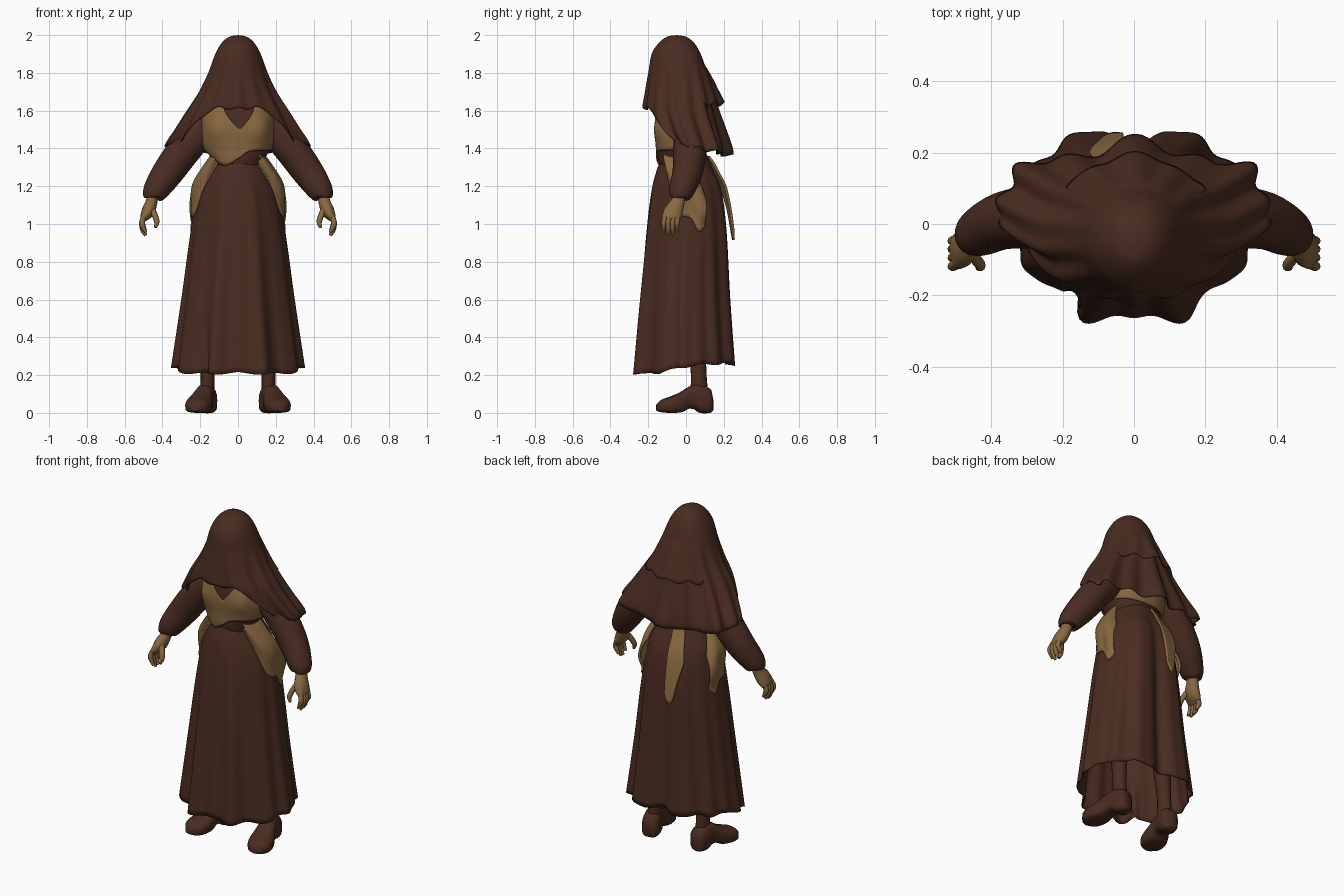
import bpy, bmesh, math
from mathutils import Vector

if "Cube" in bpy.data.objects:
    bpy.data.objects.remove(bpy.data.objects["Cube"])


def material(name, rgb):
    m = bpy.data.materials.new(name)
    m.diffuse_color = (*rgb, 1)
    m.use_nodes = True
    m.node_tree.nodes["Principled BSDF"].inputs["Base Color"].default_value = m.diffuse_color
    return m


BROWN = material("brown_cloth", (0.067, 0.025, 0.0145))
TAN = material("tan_cloth", (0.25, 0.14, 0.052))


def finish(name, bm, mat, thick=0.0):
    bmesh.ops.remove_doubles(bm, verts=bm.verts, dist=0.0002)
    bmesh.ops.recalc_face_normals(bm, faces=bm.faces)
    me = bpy.data.meshes.new(name)
    bm.to_mesh(me)
    bm.free()
    me.materials.append(mat)
    ob = bpy.data.objects.new(name, me)
    bpy.context.collection.objects.link(ob)
    if thick:
        mod = ob.modifiers.new("thickness", 'SOLIDIFY')
        mod.thickness, mod.offset = thick, -1
    bpy.ops.object.select_all(action='DESELECT')
    ob.select_set(True)
    bpy.context.view_layer.objects.active = ob
    bpy.ops.object.shade_smooth_by_angle(angle=math.radians(50))
    return ob


def spline(rows):
    """Smooth function through rows of (key, values...)."""
    rows = sorted(rows)

    def slope(i, c):
        a, b = rows[max(i - 1, 0)], rows[min(i + 1, len(rows) - 1)]
        return (b[c] - a[c]) / (b[0] - a[0])

    def f(k):
        k = min(max(k, rows[0][0]), rows[-1][0])
        i = 0
        while i < len(rows) - 2 and k > rows[i + 1][0]:
            i += 1
        a, b = rows[i], rows[i + 1]
        h = b[0] - a[0]
        u = (k - a[0]) / h
        return [(2*u**3 - 3*u*u + 1) * a[c] + (u**3 - 2*u*u + u) * h * slope(i, c)
                + (3*u*u - 2*u**3) * b[c] + (u**3 - u*u) * h * slope(i + 1, c)
                for c in range(1, len(a))]
    return f


def bump(x, centre, width):
    return math.exp(-((x - centre) / width)**2)


def body(rows, front=2.0, back=2.0, fold=lambda t, z: 0):
    """Surface from (z, half width, front y, back y); angle 0 faces front."""
    prof = spline(rows)

    def f(deg, z, off=0):
        rx, yf, yb = prof(z)
        t = math.radians(deg)
        s, c = math.sin(t), math.cos(t)
        p = 2 / (front if c > 0 else back)
        o = off + fold(t, z)
        x = math.copysign(max(rx, 0) * abs(s)**p, s) + o * s
        y = (yf + yb) / 2 - math.copysign((yb - yf) / 2 * abs(c)**p, c) - o * c
        return (x, y, z)
    return f


def sheet(name, surf, a0, a1, lo, hi, nu, nv, mat, off=lambda v, w: 0, thick=0.0, power=1.0):
    """Cloth laid on a surface between angles a0..a1 and heights lo..hi."""
    bm = bmesh.new()
    grid = []
    for i in range(nu + 1):
        v = i / nu
        a = a0 + (a1 - a0) * v
        top, low = hi(a), lo(a)
        grid.append([bm.verts.new(surf(a, top + (low - top) * (j / nv)**power, off(v, j / nv)))
                     for j in range(nv + 1)])
    for i in range(nu):
        for j in range(nv):
            bm.faces.new((grid[i][j], grid[i+1][j], grid[i+1][j+1], grid[i][j+1]))
    return finish(name, bm, mat, thick)


def loft(name, rings, mat):
    bm = bmesh.new()
    vs = [[bm.verts.new(p) for p in r] for r in rings]
    n = len(vs[0])
    for a, b in zip(vs, vs[1:]):
        for k in range(n):
            bm.faces.new((a[k], a[(k+1) % n], b[(k+1) % n], b[k]))
    bm.faces.new(vs[0])
    bm.faces.new(vs[-1])
    return finish(name, bm, mat)


def tube(name, pts, mat, n=16, steps=4):
    """Rounded limb through (x, y, z, x radius, y radius)."""
    f = spline([(i, *p) for i, p in enumerate(pts)])
    rings = []
    for k in [i / steps for i in range((len(pts) - 1) * steps + 1)]:
        x, y, z, r, q = f(k)
        d = Vector(f(k + .05)[:3]) - Vector(f(k - .05)[:3])
        u = Vector((0, 1, 0)).cross(d).normalized()
        w = d.cross(u).normalized()
        rings.append([Vector((x, y, z)) + u * r * math.cos(2*math.pi*i/n)
                      + w * q * math.sin(2*math.pi*i/n) for i in range(n)])
    return loft(name, rings, mat)


# Skirt: flat front panel, side pleats and two lobes behind
def skirt_fold(t, z):
    g = min(max((1.3 - z) / 1.1, 0), 1)
    d = abs(math.degrees(t))
    slit = bump(math.degrees(t), -32, 4) * max(0, .5 - z) * .15
    pleats = -.006 * math.cos(10*t) + .006 * math.cos(17*t)
    return (g * (pleats + .028 * bump(d, 24, 9) - .02 * bump(d, 42, 7))
            + g**.5 * (.022 * bump(d, 152, 10) - .04 * bump(d, 180, 11)) - slit)


skirt = body([(1.39, .115, -.115, .10), (1.3, .155, -.15, .14), (1.2, .202, -.178, .188),
              (1.0, .242, -.205, .218), (.6, .295, -.238, .24), (.2, .352, -.265, .268)],
             1.9, 2.05, skirt_fold)
hem = spline([(0, .21), (50, .21), (90, .245), (130, .26), (180, .25)])
sheet("skirt", skirt, -180, 180,
      lambda a: hem(abs(a))[0] + .006 * math.cos(math.radians(10*a)), lambda a: 1.39,
      160, 36, BROWN, thick=.006)


# Torso and wrapped bodice with a V neck and slanted lower edge
def bust(t, z):
    return .018 * bump(abs(t), .55, .35) * bump(z, 1.5, .07)


torso = body([(1.26, .12, -.12, .09), (1.33, .135, -.145, .1), (1.41, .175, -.15, .115),
              (1.5, .185, -.155, .12), (1.6, .17, -.145, .11), (1.72, .06, -.10, .03)],
             2.3, 2.2, bust)
sheet("torso", torso, -180, 180, lambda a: 1.26, lambda a: 1.72, 64, 20, BROWN)
edge = spline([(-180, 1.38), (-80, 1.38), (-50, 1.335), (-34, 1.31), (-16, 1.315),
               (0, 1.345), (14, 1.38), (30, 1.388), (90, 1.39), (180, 1.38)])
sheet("bodice", torso, -180, 180, lambda a: edge(a)[0],
      lambda a: 1.5 + .12 * min(abs(a - 2) / 26, 1), 120, 16, TAN,
      off=lambda v, w: .01, thick=.008)

# Cloth panels on the hips and a tail at the back
panel_lo = spline([(46, 1.33), (60, 1.2), (75, 1.06), (95, 1.03), (106, .96), (115, .99)])
for side, s in (("left", -1), ("right", 1)):
    sheet("hip_panel_" + side, skirt, 46*s, 115*s, lambda a: panel_lo(abs(a))[0],
          lambda a: 1.385 - .2 * max(0, (abs(a) - 98) / 17), 28, 14, TAN,
          off=lambda v, w: .012 + .032 * math.sin(math.pi * min(w * 1.1, 1)), thick=.012)
tail_lo = spline([(-174, .97), (-170, .92), (-165, .93), (-159, 1.04), (-150, 1.16)])
sheet("back_tail", skirt, -174, -150, lambda a: tail_lo(a)[0], lambda a: 1.36,
      14, 16, TAN, off=lambda v, w: .014 + .012 * w + .028 * (1 - v)**2 * w**.5, thick=.012)


# Veil draped over the head, short in front and long behind
def veil_fold(t, z):
    g = min(max((1.85 - z) / .45, 0), 1)
    d = abs(math.degrees(t))
    wave = .012 * math.cos(14*t) + .006 * math.cos(8*t + .6)
    return g * (wave + .03 * bump(d, 180, 9) + .024 * bump(d, 130, 9) - .015 * bump(d, 62, 14))


veil = body([(2.0, 0, -.05, -.05), (1.995, .035, -.09, -.01), (1.98, .065, -.12, .02),
             (1.95, .093, -.152, .05), (1.9, .12, -.182, .078), (1.8, .158, -.198, .112),
             (1.7, .205, -.212, .132), (1.6, .268, -.222, .152), (1.5, .33, -.195, .178),
             (1.42, .38, -.15, .198), (1.34, .395, -.13, .21)], 1.9, 2.2, veil_fold)
veil_hem = spline([(0, 1.61), (34, 1.605), (46, 1.54), (58, 1.45), (75, 1.415),
                   (95, 1.41), (125, 1.385), (180, 1.36)])
sheet("veil", veil, -180, 180,
      lambda a: veil_hem(abs(a))[0] + .008 * math.cos(math.radians(14*a)),
      lambda a: 2.0, 180, 40, BROWN, thick=.006, power=1.7)
sheet("veil_back_tier", veil, 128, 232,
      lambda a: 1.635 + .012 * math.cos(math.radians(14*a)), lambda a: 1.86, 60, 14, BROWN,
      off=lambda v, w: -.004 + .045 * w * math.sin(math.pi * v)**.7, thick=.006)

# Head filling the veil
tube("head", [(0, -.06, 1.94, .03, .04), (0, -.06, 1.89, .085, .1), (0, -.06, 1.79, .085, .1),
              (0, -.05, 1.71, .055, .06), (0, -.03, 1.63, .05, .05)], BROWN)


# Shoe sections: distance from heel, half width, sole height, top height
SHOE = [(0, .022, .01, .08), (.012, .046, 0, .125), (.07, .053, 0, .15), (.09, .05, .015, .152),
        (.13, .051, .022, .138), (.17, .062, .004, .112), (.225, .07, 0, .088),
        (.275, .058, .003, .07), (.302, .024, .01, .048)]


def shoe(name, s):
    heel, along = Vector((.152*s, .14, 0)), Vector((.25*s, -.97, 0)).normalized()
    across = Vector((-along.y, along.x, 0))
    prof = spline(SHOE)
    rings = []
    for i in range(25):
        d = .302 * i / 24
        hw, zb, zt = prof(d)
        ring = []
        for k in range(20):
            c, q = math.cos(k*math.pi/10), math.sin(k*math.pi/10)
            h = math.copysign(abs(q)**(.45 if q < 0 else .85), q)
            ring.append(heel + along*d + across * hw * math.copysign(abs(c)**.7, c)
                        + Vector((0, 0, (zb + zt)/2 + (zt - zb)/2 * h)))
        rings.append(ring)
    loft(name, rings, BROWN)


for side, s in (("left", -1), ("right", 1)):
    def limb(name, pts, mat, n=16):
        tube(name + "_" + side, [(p[0]*s, *p[1:]) for p in pts], mat, n)

    # Full sleeve gathered at the wrist
    limb("sleeve", [(.12, .02, 1.56, .06, .07), (.20, .02, 1.49, .085, .085),
                    (.29, .02, 1.385, .088, .088), (.37, .008, 1.275, .083, .08),
                    (.428, -.02, 1.19, .07, .07), (.452, -.033, 1.15, .056, .058),
                    (.455, -.035, 1.137, .035, .04)], BROWN, 20)
    # Hand with curled fingers and a thumb
    limb("palm", [(.449, -.032, 1.17, .03, .032), (.457, -.042, 1.12, .031, .036),
                  (.475, -.065, 1.07, .035, .05), (.495, -.078, 1.035, .024, .05),
                  (.502, -.08, 1.015, .01, .035)], TAN)
    for i, (y, tip) in enumerate(((-.118, .955), (-.094, .938), (-.07, .942), (-.047, .962))):
        limb("finger_%d" % (i + 1), [(.494, y*.9, 1.05, .014, .013), (.508, y, 1.01, .015, .013),
                                     (.503, y, tip + .03, .014, .012),
                                     (.488, y, tip, .007, .007)], TAN, 10)
    limb("thumb", [(.462, -.08, 1.085, .018, .018), (.44, -.103, 1.045, .016, .016),
                   (.43, -.118, 1.01, .014, .014), (.438, -.124, .98, .007, .007)], TAN, 10)
    # Leg and shoe
    limb("leg", [(.11, .02, .9, .07, .07), (.15, .05, .5, .055, .055),
                 (.16, .065, .25, .038, .042), (.162, .07, .12, .037, .045)], BROWN)
    shoe("shoe_" + side, s)
